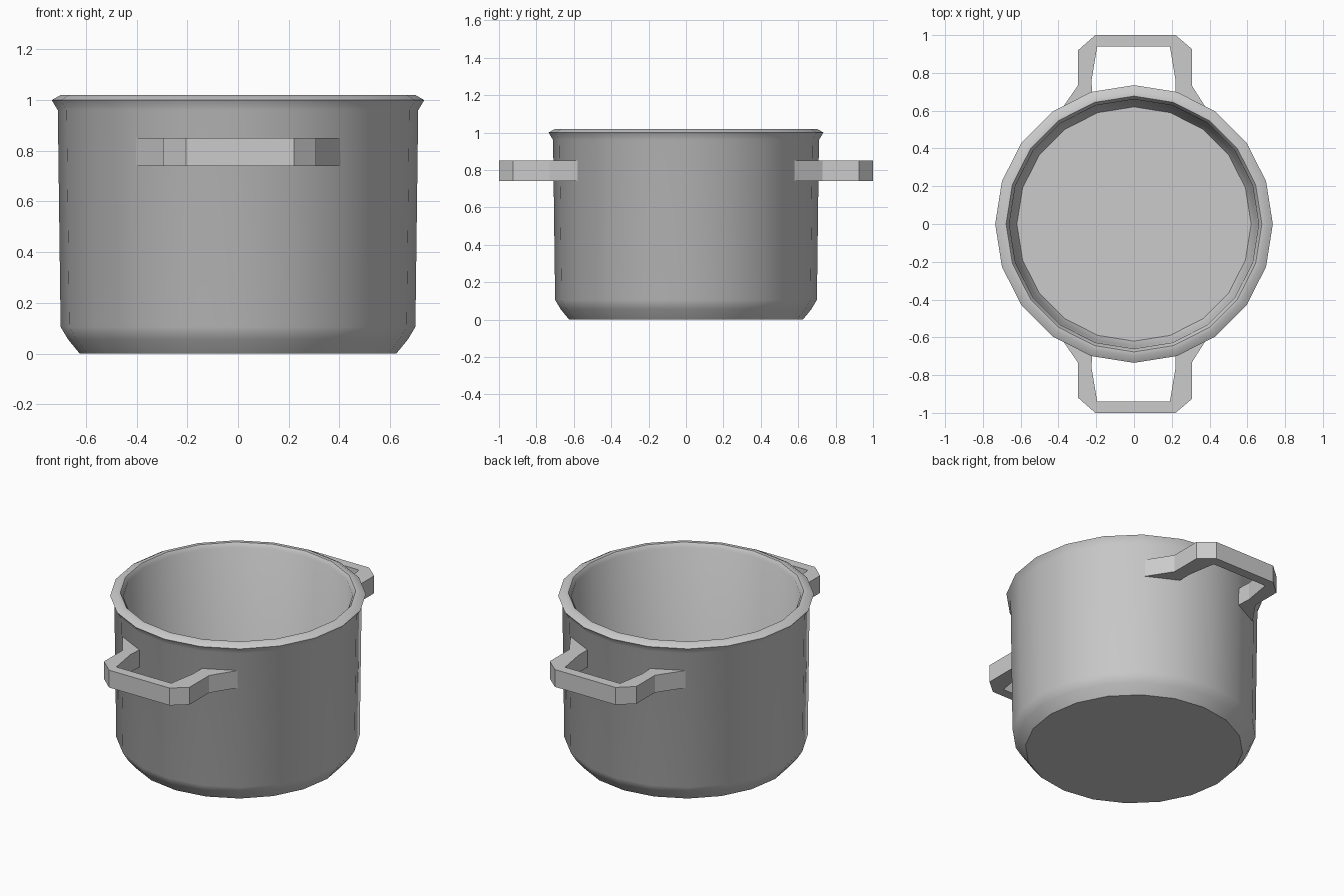
import bpy, bmesh, math

if "Cube" in bpy.data.objects:
    bpy.data.objects.remove(bpy.data.objects["Cube"])

SIDES = 20


def finish(name, bm, angle):
    bmesh.ops.recalc_face_normals(bm, faces=bm.faces)
    mesh = bpy.data.meshes.new(name)
    bm.to_mesh(mesh)
    bm.free()
    obj = bpy.data.objects.new(name, mesh)
    bpy.context.collection.objects.link(obj)
    bpy.ops.object.select_all(action='DESELECT')
    obj.select_set(True)
    bpy.context.view_layer.objects.active = obj
    bpy.ops.object.shade_smooth_by_angle(angle=math.radians(angle))
    return obj


def lathe(name, profile, angle):
    bm = bmesh.new()
    rings = []
    for r, z in profile:
        rings.append([bm.verts.new((r * math.cos(math.tau * i / SIDES),
                                    r * math.sin(math.tau * i / SIDES), z))
                      for i in range(SIDES)])
    for a, b in zip(rings, rings[1:]):
        for i in range(SIDES):
            j = (i + 1) % SIDES
            bm.faces.new((a[i], a[j], b[j], b[i]))
    # close the underside and the inner floor
    bm.faces.new(rings[0])
    bm.faces.new(rings[-1])
    return finish(name, bm, angle)


def handle(name, side):
    # bracket outline seen from above: outer edge, then inner edge
    outline = [(0.41, 0.57), (0.308, 0.73), (0.308, 0.925), (0.22, 1.0),
               (-0.205, 1.0), (-0.296, 0.92), (-0.296, 0.735), (-0.41, 0.57),
               (-0.22, 0.66), (-0.225, 0.76), (-0.195, 0.94),
               (0.19, 0.94), (0.22, 0.76), (0.22, 0.66)]
    bm = bmesh.new()
    face = bm.faces.new([bm.verts.new((x, y * side, 0.74)) for x, y in outline])
    top = bmesh.ops.extrude_face_region(bm, geom=[face], use_keep_orig=True)
    for v in top['geom']:
        if isinstance(v, bmesh.types.BMVert):
            v.co.z = 0.85
    return finish(name, bm, 5)


# pot body: bevelled base, slightly tapered wall, flared rim, hollow inside
lathe("pot_body", [
    (0.625, 0.0), (0.67, 0.055), (0.70, 0.105), (0.711, 0.96),
    (0.735, 1.0), (0.70, 1.02), (0.677, 1.02), (0.66, 0.995),
    (0.65, 0.12), (0.62, 0.06)], 40)

# two loop handles, front and back
handle("back_handle", 1)
handle("front_handle", -1)
